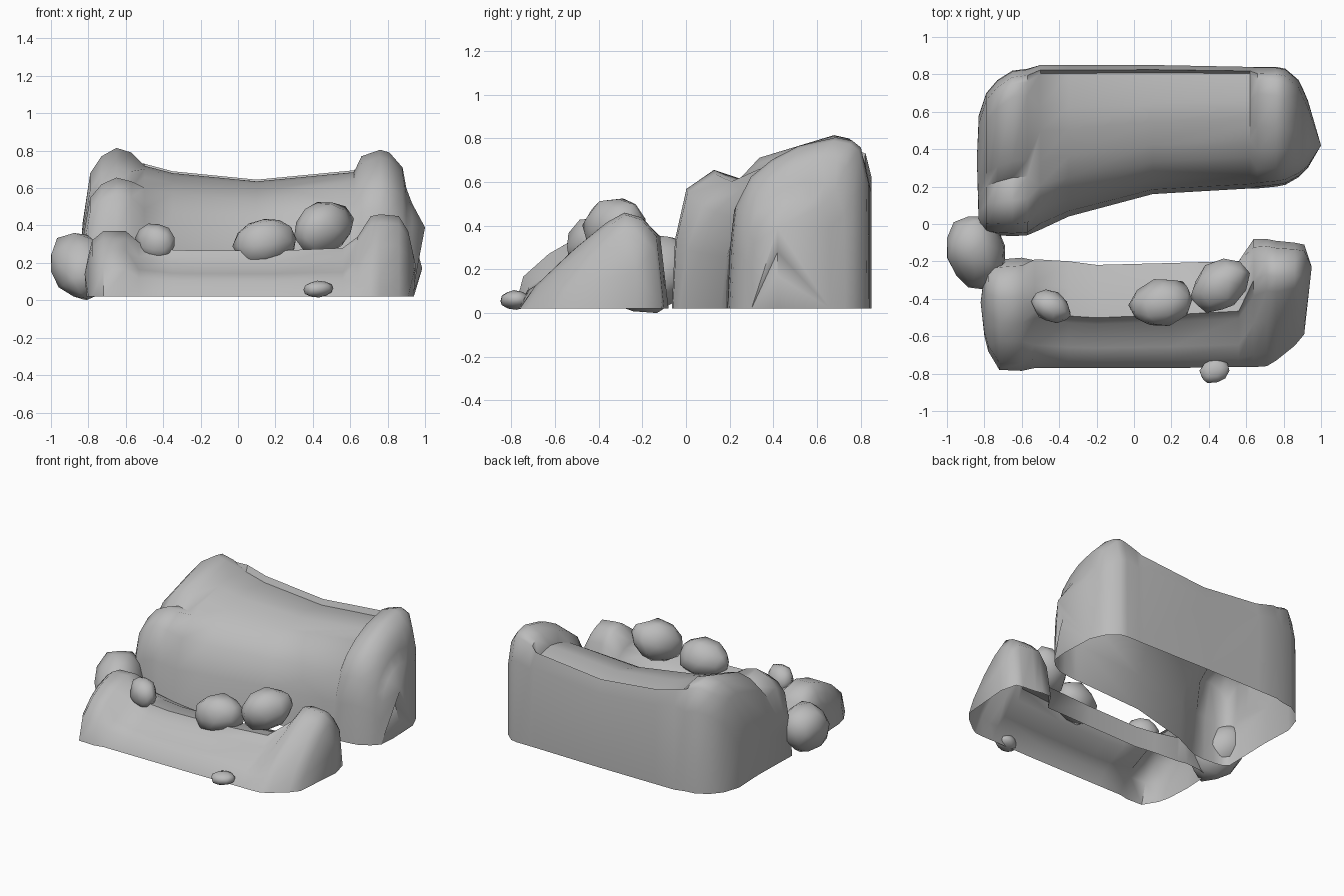
import bpy
import bmesh
import math
import random
from mathutils import Matrix, Vector

random.seed(11)

default_cube = bpy.data.objects.get("Cube")
if default_cube:
    bpy.data.objects.remove(default_cube, do_unlink=True)

BASE = 0.02  # height of the open lower rim


def make_material(name, colour):
    material = bpy.data.materials.new(name)
    material.use_nodes = True
    material.diffuse_color = colour
    shader = material.node_tree.nodes.get("Principled BSDF")
    shader.inputs["Base Color"].default_value = colour
    shader.inputs["Roughness"].default_value = 0.9
    return material


stone = make_material("grey_stone", (0.5, 0.5, 0.5, 1))


def finish(name, bm, angle):
    """Turn a bmesh into a smooth-shaded stone object."""
    bmesh.ops.recalc_face_normals(bm, faces=bm.faces[:])
    mesh = bpy.data.meshes.new(name)
    bm.to_mesh(mesh)
    bm.free()
    mesh.materials.append(stone)
    rock = bpy.data.objects.new(name, mesh)
    bpy.context.collection.objects.link(rock)
    bpy.ops.object.select_all(action="DESELECT")
    rock.select_set(True)
    bpy.context.view_layer.objects.active = rock
    bpy.ops.object.shade_smooth_by_angle(angle=math.radians(angle))
    return rock


def cross_section(station):
    """Fit the slope curves between the front foot, the crest and the back foot."""
    x, front, back, top, lean, (front_curve, back_curve) = station
    crest = front + (back - front) * lean
    rise = top - BASE
    points = [Vector((x, front + (crest - front) * t, BASE + rise * h))
              for t, h in front_curve]
    points += [Vector((x, crest + (back - crest) * t, BASE + rise * h))
               for t, h in back_curve]
    return points


def ridge(name, stations, right_edge, left_edge):
    """Loft cross sections along x, open underneath, closing each end on an edge.

    An end edge is a depth y and its (x, z) corners from the top down.
    """
    bm = bmesh.new()
    rows = [[bm.verts.new(point) for point in cross_section(station)]
            for station in stations]
    for near, far in zip(rows, rows[1:]):
        for i in range(len(near) - 1):
            bm.faces.new((near[i], near[i + 1], far[i + 1], far[i]))
    for row, (y, corners) in ((rows[0], right_edge), (rows[-1], left_edge)):
        chain = [bm.verts.new((x, y, z)) for x, z in corners]
        for a, b in zip(row, row[1:]):
            bm.faces.new((a, b, chain[0]))
        for upper, lower in zip(chain, chain[1:]):
            bm.faces.new((row[0], upper, lower))
            bm.faces.new((row[-1], lower, upper))
    return finish(name, bm, 55)


def boulder(name, centre, size, turn):
    """Roughen an icosphere, then fit it to the wanted size."""
    bm = bmesh.new()
    bmesh.ops.create_icosphere(bm, subdivisions=2, radius=1)
    for vert in bm.verts:
        vert.co *= random.uniform(0.93, 1.07)
    long_shape = Matrix.Diagonal((1.25, 0.9, 0.95, 1))
    tilt = Matrix.Rotation(math.radians(turn), 4, Vector((0.3, -0.4, 1)))
    bm.transform(tilt @ long_shape)
    for axis in range(3):
        values = [vert.co[axis] for vert in bm.verts]
        low, high = min(values), max(values)
        for vert in bm.verts:
            share = (vert.co[axis] - low) / (high - low) - 0.5
            vert.co[axis] = centre[axis] + share * size[axis]
    return finish(name, bm, 50)


# Slope curves: (distance share, height share), front foot to crest to back foot
upright = [(0.5, 0.98), (0.75, 0.94), (0.97, 0.74), (1, 0)]
rimmed = [(0.8, 0.94), (0.88, 1), (1, 0.85), (1, 0)]
undercut = [(0.5, 0.9), (0.97, 0.6), (0.95, 0)]
rounded = [(0.4, 0.95), (0.8, 0.77), (1, 0)]
wall = ([(0, 0), (0.05, 0.38), (0.16, 0.66), (0.36, 0.82),
         (0.55, 0.9), (0.8, 0.96), (1, 0.985)], rimmed)
shoulder = ([(0, 0), (0.02, 0.4), (0.09, 0.69), (0.26, 0.8),
             (0.42, 0.75), (0.54, 0.87), (1, 1)], upright)
pillar = ([(0, 0), (0.02, 0.35), (0.06, 0.6), (0.2, 0.77),
           (0.4, 0.87), (0.65, 0.95), (1, 1)], upright)
bank = ([(0, 0), (0.16, 0.34), (0.4, 0.5), (0.87, 0.73), (1, 1)], undercut)
stout = ([(0, 0), (0.1, 0.42), (0.4, 0.72), (0.65, 0.88), (1, 1)], rounded)
slant = ([(0, 0), (0.14, 0.24), (0.5, 0.63), (0.82, 0.9), (1, 1)], rounded)

# Tall back ridge with a stepped rock on its right and a pillar on its left:
# x, front, back, top, crest lean, slope
ridge("back_ridge", [
    (-0.83, -0.02, 0.58, 0.42, 0.7, pillar),
    (-0.79, -0.05, 0.7, 0.68, 0.8, shoulder),
    (-0.73, -0.06, 0.77, 0.77, 0.82, shoulder),
    (-0.65, -0.065, 0.82, 0.815, 0.84, shoulder),
    (-0.57, -0.06, 0.83, 0.79, 0.84, shoulder),
    (-0.5, -0.03, 0.85, 0.73, 0.75, wall),
    (-0.35, 0.04, 0.85, 0.69, 0.72, wall),
    (0.1, 0.16, 0.85, 0.645, 0.7, wall),
    (0.62, 0.19, 0.84, 0.695, 0.72, wall),
    (0.66, 0.19, 0.84, 0.77, 0.78, pillar),
    (0.76, 0.2, 0.84, 0.805, 0.76, pillar),
    (0.81, 0.21, 0.83, 0.79, 0.75, pillar),
    (0.88, 0.25, 0.77, 0.71, 0.7, pillar),
    (0.9, 0.27, 0.73, 0.6, 0.6, pillar),
    (0.93, 0.3, 0.66, 0.52, 0.55, pillar),
], (0.35, [(-0.84, 0.3), (-0.82, BASE)]),
   (0.42, [(1, 0.39), (0.955, 0.28), (0.985, 0.17), (0.94, BASE)]))

# Low front ridge, its middle stepping up to a ledge beside the gap
ridge("front_ridge", [
    (-0.8, -0.6, -0.26, 0.24, 0.6, stout),
    (-0.78, -0.68, -0.21, 0.32, 0.65, stout),
    (-0.72, -0.78, -0.19, 0.37, 0.65, stout),
    (-0.6, -0.785, -0.18, 0.37, 0.65, stout),
    (-0.53, -0.77, -0.18, 0.31, 0.52, bank),
    (-0.35, -0.77, -0.19, 0.27, 0.48, bank),
    (-0.2, -0.77, -0.21, 0.265, 0.48, bank),
    (0.2, -0.77, -0.2, 0.265, 0.5, bank),
    (0.56, -0.765, -0.19, 0.28, 0.52, bank),
    (0.64, -0.765, -0.08, 0.34, 0.68, slant),
    (0.71, -0.76, -0.08, 0.45, 0.72, slant),
    (0.76, -0.73, -0.09, 0.46, 0.7, slant),
    (0.86, -0.65, -0.1, 0.45, 0.68, slant),
    (0.91, -0.59, -0.11, 0.37, 0.65, slant),
], (-0.42, [(-0.82, 0.14), (-0.81, BASE)]),
   (-0.23, [(0.95, 0.19), (0.94, BASE)]))

# Loose stones: centre, size, turn
boulder("right_boulder", (-0.845, -0.155, 0.18), (0.31, 0.39, 0.36), 110)
boulder("small_boulder", (-0.445, -0.44, 0.31), (0.21, 0.18, 0.2), -30)
boulder("middle_boulder", (0.14, -0.42, 0.31), (0.34, 0.25, 0.25), 20)
boulder("left_boulder", (0.46, -0.33, 0.385), (0.32, 0.29, 0.28), 40)
boulder("pebble", (0.43, -0.785, 0.06), (0.16, 0.13, 0.09), 15)
